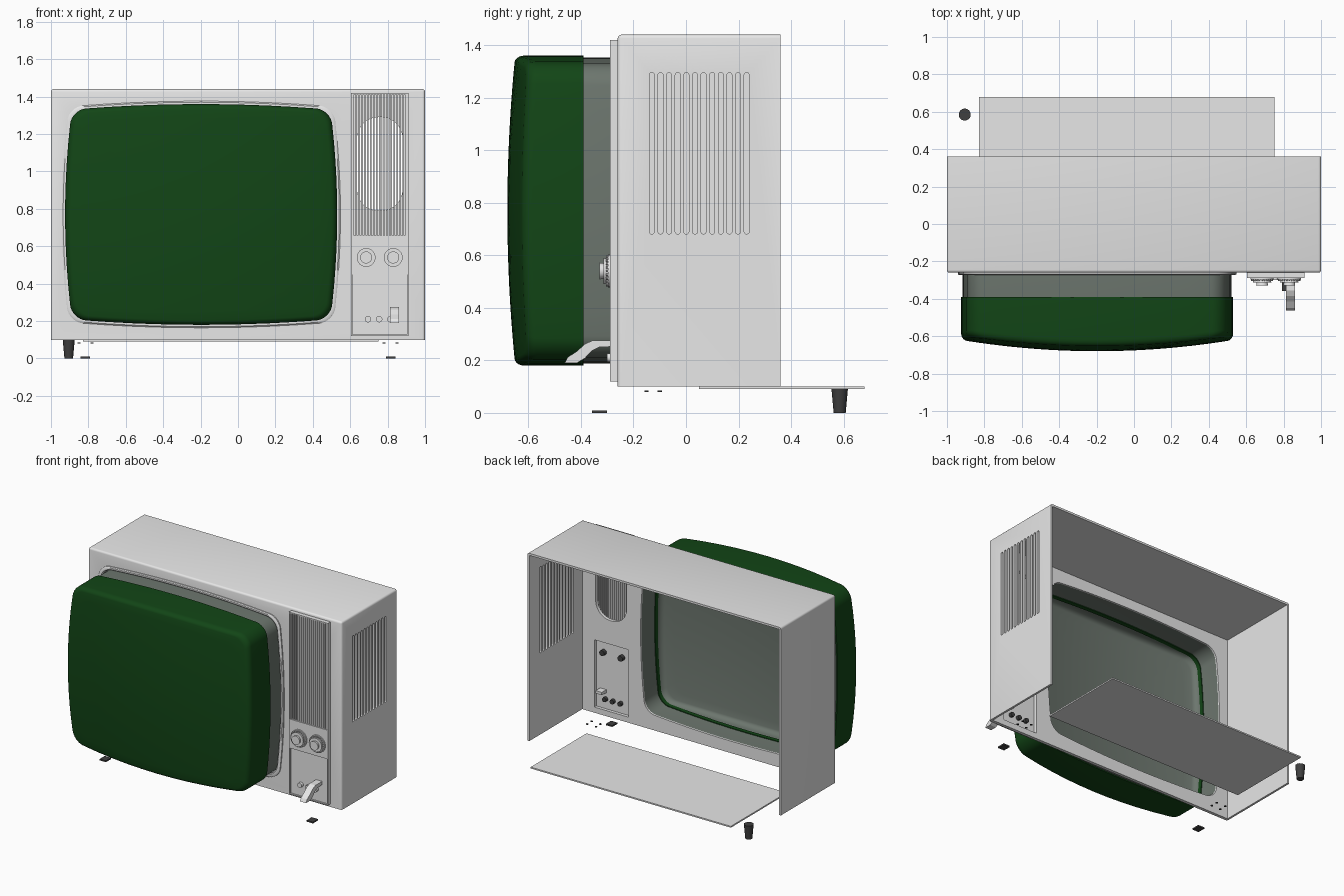
import bpy, bmesh
from math import sin, cos, pi, radians
from mathutils import Matrix, Vector

old = bpy.data.objects.get("Cube")
if old:
    bpy.data.objects.remove(old, do_unlink=True)


def material(name, rgb):
    m = bpy.data.materials.new(name)
    m.use_nodes = True
    m.diffuse_color = (*rgb, 1)
    m.node_tree.nodes["Principled BSDF"].inputs["Base Color"].default_value = (*rgb, 1)
    return m


GREY = material("light grey", (0.8, 0.8, 0.8))
GREEN = material("dark green", (0.006, 0.06, 0.008))
GLASS = material("grey green glass", (0.15, 0.18, 0.155))
BLACK = material("black rubber", (0.05, 0.05, 0.05))


# Helpers
def add_box(bm, lo, hi):
    lo, hi = Vector(lo), Vector(hi)
    mat = Matrix.Translation((lo + hi) / 2) @ Matrix.Diagonal((*(hi - lo), 1))
    return bmesh.ops.create_cube(bm, size=1, matrix=mat)["verts"]


def add_disc(bm, x, z, y0, y1, r0, r1=None, n=32):
    """Cylinder or cone along y."""
    mat = Matrix.Translation((x, (y0 + y1) / 2, z)) @ Matrix.Rotation(pi / 2, 4, "X")
    bmesh.ops.create_cone(bm, cap_ends=True, segments=n, radius1=r0,
                          radius2=r0 if r1 is None else r1, depth=abs(y1 - y0), matrix=mat)


def add_loft(bm, rings, cap_start=False, cap_end=False):
    loops = [[bm.verts.new(p) for p in ring] for ring in rings]
    for a, b in zip(loops, loops[1:]):
        for i in range(len(a)):
            j = (i + 1) % len(a)
            bm.faces.new((a[i], a[j], b[j], b[i]))
    if cap_start:
        bm.faces.new(loops[0][::-1])
    if cap_end:
        bm.faces.new(loops[-1])


def make(name, bm, mat, smooth=True):
    bmesh.ops.recalc_face_normals(bm, faces=bm.faces)
    me = bpy.data.meshes.new(name)
    bm.to_mesh(me)
    bm.free()
    me.materials.append(mat)
    ob = bpy.data.objects.new(name, me)
    bpy.context.collection.objects.link(ob)
    select(ob)
    if smooth:
        bpy.ops.object.shade_smooth_by_angle(angle=radians(35))
    return ob


def select(ob):
    bpy.ops.object.select_all(action="DESELECT")
    ob.select_set(True)
    bpy.context.view_layer.objects.active = ob


def cut(ob, cutter):
    mod = ob.modifiers.new("cut", "BOOLEAN")
    mod.object, mod.solver = cutter, "EXACT"
    select(ob)
    bpy.ops.object.modifier_apply(modifier=mod.name)
    bpy.data.objects.remove(cutter, do_unlink=True)


def outline(a, b, r=0.08, bow=0.05, arc=8, side=10):
    """Rounded rectangle whose sides bow outwards, as (x, z) about its centre."""
    pts = []
    corners = [(1, 1), (-1, 1), (-1, -1), (1, -1)]
    for k, (sx, sz) in enumerate(corners):
        cx, cz = sx * (a - r), sz * (b - r)
        for i in range(arc + 1):
            t = (k + i / arc) * pi / 2
            pts.append((cx + r * cos(t), cz + r * sin(t)))
        nx, nz = corners[(k + 1) % 4]
        t = (k + 1) * pi / 2
        end = (nx * (a - r) + r * cos(t), nz * (b - r) + r * sin(t))
        start = pts[-1]
        for i in range(1, side):
            f = i / side
            pts.append((start[0] + (end[0] - start[0]) * f, start[1] + (end[1] - start[1]) * f))
    return [(x * (1 - bow * (z / b) ** 2), z * (1 - bow * (x / a) ** 2)) for x, z in pts]


CX, CZ = -0.197, 0.77


def flat_ring(a, b, y, r=0.08):
    return [(CX + x, y, CZ + z) for x, z in outline(a, b, r)]


def dome_rings(a, b, y_front, bulge_x, bulge_z, edge):
    """Rounded rim followed by shrinking rings over the bulged face."""
    pts, rings = outline(a, b), []

    def ring(s, back):
        return [(CX + x * s, y_front + bulge_x * (x * s / a) ** 2
                 + bulge_z * (z * s / b) ** 2 + back, CZ + z * s) for x, z in pts]
    for i in range(6):
        t = i / 5 * pi / 2
        rings.append(ring(1 - edge * 1.2 * (1 - cos(t)), edge * (1 - sin(t))))
    for i in range(1, 12):
        rings.append(ring((1 - edge * 1.2) * (1 - i / 11.5), 0))
    return rings


# Cabinet shell, open at the back and underneath
bm = bmesh.new()
add_box(bm, (-1, -0.26, 0.1), (1, 0.36, 1.44))
edges = [e for e in bm.edges
         if not all(v.co.y > 0.3 for v in e.verts) and not all(v.co.z < 0.2 for v in e.verts)]
bmesh.ops.bevel(bm, geom=edges, offset=0.014, segments=3, affect="EDGES", profile=0.5)
cabinet = make("cabinet", bm, GREY, smooth=False)
bm = bmesh.new()
add_box(bm, (-0.985, -0.238, 0), (0.985, 0.5, 1.425))
cut(cabinet, make("cavity_cutter", bm, GREY, False))

# Openings for screen, speaker and controls, and the side vents
bm = bmesh.new()
add_loft(bm, [flat_ring(0.722, 0.585, y) for y in (-0.35, -0.15)], True, True)
oval = outline(0.122, 0.25, 0.115, 0)
add_loft(bm, [[(0.758 + x, y, 1.04 + z) for x, z in oval] for y in (-0.35, -0.15)], True, True)
add_box(bm, (0.62, -0.35, 0.14), (0.89, -0.15, 0.62))
slot = outline(0.0095, 0.307, 0.009, 0, arc=4, side=2)
for i in range(12):
    yc = -0.13 + i * 0.0328
    add_loft(bm, [[(x, yc + y, 0.988 + z) for y, z in slot] for x in (0.95, 1.05)], True, True)
cut(cabinet, make("opening_cutter", bm, GREY, False))
select(cabinet)
bpy.ops.object.shade_smooth_by_angle(angle=radians(35))

# Screen surround
bm = bmesh.new()
add_loft(bm, [flat_ring(0.722, 0.585, -0.245), flat_ring(0.722, 0.585, -0.268),
              flat_ring(0.727, 0.590, -0.273), flat_ring(0.738, 0.600, -0.273),
              flat_ring(0.745, 0.606, -0.268), flat_ring(0.745, 0.606, -0.259)])
make("screen_surround", bm, GREY)

# Inner glass tube, open at the back
bm = bmesh.new()
add_loft(bm, [flat_ring(0.719, 0.582, -0.245)]
         + dome_rings(0.719, 0.582, -0.52, 0.06, 0.03, 0.04), cap_end=True)
make("inner_screen", bm, GLASS)

# Green front glass
bm = bmesh.new()
add_loft(bm, [flat_ring(0.714, 0.577, -0.42), flat_ring(0.714, 0.577, -0.39),
              flat_ring(0.7275, 0.59, -0.39)]
         + dome_rings(0.7275, 0.59, -0.68, 0.06, 0.03, 0.035), cap_end=True)
make("front_glass", bm, GREEN)

# Speaker grille: frame and thin upright slats
L, R = 0.605, 0.912
bm = bmesh.new()
for x in (L, R - 0.008):
    add_box(bm, (x, -0.29, 0.12), (x + 0.008, -0.259, 1.42))
for z in (0.12, 0.65, 1.412):
    add_box(bm, (L, -0.29, z), (R, -0.259, z + 0.008))
make("control_frame", bm, GREY, False)
bm = bmesh.new()
for i in range(19):
    x = L + 0.011 + i * 0.0157
    add_box(bm, (x - 0.0045, -0.284, 0.655), (x + 0.0045, -0.262, 1.415))
make("grille_slats", bm, GREY, False)

# Control plates
bm = bmesh.new()
add_box(bm, (L + 0.004, -0.288, 0.45), (R - 0.004, -0.262, 0.655))
add_box(bm, (L + 0.004, -0.28, 0.124), (R - 0.004, -0.262, 0.45))
make("control_plates", bm, GREY, False)

# Tuning knobs with ribbed rims
for side, x in (("right", 0.685), ("left", 0.83)):
    z = 0.54
    bm = bmesh.new()
    add_disc(bm, x, z, -0.296, -0.285, 0.062)
    add_disc(bm, x, z, -0.314, -0.294, 0.044, 0.05)
    add_disc(bm, x, z, -0.33, -0.312, 0.029, 0.032)
    for i in range(24):
        t = i * pi / 12
        add_disc(bm, x + 0.055 * cos(t), z + 0.055 * sin(t), -0.304, -0.294, 0.004, n=8)
    make(side + "_tuning_knob", bm, GREY)
    bm = bmesh.new()
    add_disc(bm, x, z, -0.264, -0.235, 0.02, n=16)
    make(side + "_knob_shaft", bm, BLACK)

# Small knobs
for i in range(3):
    x = 0.695 + i * 0.06
    bm = bmesh.new()
    add_disc(bm, x, 0.21, -0.3, -0.275, 0.017, n=20)
    make(f"small_knob_{i + 1}", bm, GREY)
    bm = bmesh.new()
    add_disc(bm, x, 0.21, -0.264, -0.24, 0.016, n=16)
    make(f"small_shaft_{i + 1}", bm, BLACK)

# Curved lever, side profile extruded across x
profile = [(-0.462, 0.19), (-0.45, 0.212), (-0.415, 0.235), (-0.385, 0.262), (-0.355, 0.276),
           (-0.21, 0.276), (-0.21, 0.256), (-0.33, 0.25), (-0.36, 0.235), (-0.385, 0.208),
           (-0.415, 0.19)]
bm = bmesh.new()
add_loft(bm, [[(x, y, z) for y, z in profile] for x in (0.812, 0.86)], True, True)
make("lever", bm, GREY, False)

# Detached base panel
bm = bmesh.new()
add_box(bm, (-0.83, 0.05, 0.09), (0.75, 0.68, 0.1))
make("base_panel", bm, GREY, False)

# Tapered rear foot
bm = bmesh.new()
bmesh.ops.create_cone(bm, cap_ends=True, segments=24, radius1=0.023, radius2=0.032, depth=0.1,
                      matrix=Matrix.Translation((-0.905, 0.585, 0.05)))
make("rear_foot", bm, BLACK)

# Front pads and screws on both sides
for side, s in (("left", 1), ("right", -1)):
    bm = bmesh.new()
    add_box(bm, (s * 0.817 - 0.025, -0.357, 0), (s * 0.817 + 0.025, -0.3, 0.01))
    make(side + "_front_pad", bm, BLACK, False)
    bm = bmesh.new()
    for x in (0.78, 0.85):
        for y in (-0.15, -0.1):
            bmesh.ops.create_cone(bm, cap_ends=True, segments=12, radius1=0.008, radius2=0.008,
                                  depth=0.005, matrix=Matrix.Translation((s * x, y, 0.082)))
    make(side + "_screws", bm, BLACK)
